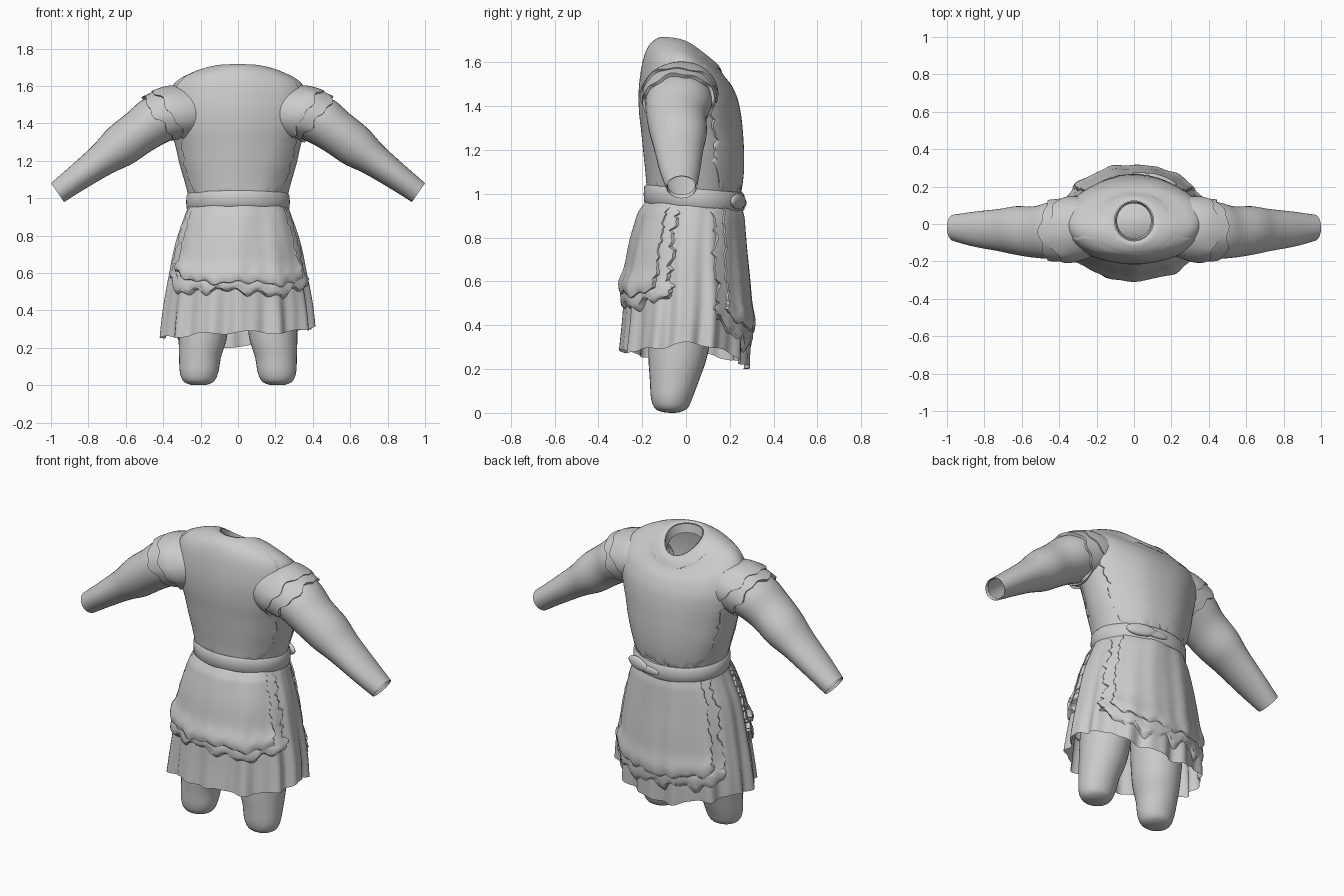
import bpy, bmesh, math, random
from math import sin, cos, pi

if "Cube" in bpy.data.objects:
    bpy.data.objects.remove(bpy.data.objects["Cube"])

random.seed(4)
grey = bpy.data.materials.new("plain grey")
grey.diffuse_color = (0.6, 0.6, 0.6, 1)
grey.use_nodes = True
grey.node_tree.nodes["Principled BSDF"].inputs["Base Color"].default_value = grey.diffuse_color


def spline(rows, t):
    """Smooth interpolation through table rows, t in 0..1."""
    f = min(max(t, 0), 1) * (len(rows) - 1)
    i = min(int(f), len(rows) - 2)
    u = f - i
    p = [rows[min(max(i + k, 0), len(rows) - 1)] for k in (-1, 0, 1, 2)]
    return [0.5 * (2 * b + (c - a) * u + (2 * a - 5 * b + 4 * c - d) * u * u
                   + (3 * b - a - 3 * c + d) * u ** 3) for a, b, c, d in zip(*p)]


def sheet(name, func, nu, nv, closed=True, cap_end=False):
    """Grid surface from func(u, v); u runs around, v runs along."""
    bm = bmesh.new()
    cols = nu if closed else nu + 1
    g = [[bm.verts.new(func(i / nu, j / nv)) for i in range(cols)] for j in range(nv + 1)]
    for j in range(nv):
        for i in range(nu):
            k = (i + 1) % cols
            bm.faces.new((g[j][i], g[j][k], g[j + 1][k], g[j + 1][i]))
    if cap_end:
        bm.faces.new(g[-1])
    bmesh.ops.recalc_face_normals(bm, faces=bm.faces)
    me = bpy.data.meshes.new(name)
    bm.to_mesh(me)
    bm.free()
    ob = bpy.data.objects.new(name, me)
    bpy.context.collection.objects.link(ob)
    me.materials.append(grey)
    bpy.ops.object.select_all(action='DESELECT')
    ob.select_set(True)
    bpy.context.view_layer.objects.active = ob
    bpy.ops.object.shade_smooth_by_angle(angle=math.radians(50))
    return ob


def ragged(amount, waves=(3, 7, 13)):
    """Random soft wavy edge as a function of 0..1 (periodic)."""
    ph = [random.uniform(0, 2 * pi) for _ in waves]
    return lambda u: amount * sum(sin(2 * pi * w * u + p) for w, p in zip(waves, ph)) / len(waves)


def ring(x, yf, yb, a, off=0.0):
    """Point on an oval, a = 0 at the front."""
    return sin(a) * (x + off), (yf + yb) / 2 - cos(a) * ((yb - yf) / 2 + off)


# Tunic body: height, half width, front y, back y, drop toward the back
BODY = [(1.718, .105, -.09, .125, .85), (1.722, .14, -.115, .145, .88),
        (1.692, .24, -.16, .17, .85), (1.625, .345, -.187, .20, .60),
        (1.50, .38, -.207, .228, .25), (1.385, .365, -.208, .245, .06),
        (1.28, .335, -.197, .255, 0), (1.18, .312, -.187, .26, 0),
        (1.08, .283, -.177, .257, 0), (0.97, .255, -.17, .24, 0)]


def body(a, t, off=0.0):
    z, x, yf, yb, k = spline(BODY, t)
    px, py = ring(x, yf, yb, a, off)
    return px, py, z - k * (math.sqrt(py * py + .0036) + py) / 2


def neck(u, v):
    x, y, z = body(u * 2 * pi, 0, -.004 - .01 * v)
    return x, y, z - v * .05


sheet("tunic_body", lambda u, v: body(u * 2 * pi, v), 64, 44)
sheet("neck_lining", neck, 48, 2)

# Skirt: height, half width, front y, back y, fold depth
SKIRT = [(.99, .255, -.172, .245, 0), (.90, .287, -.203, .252, .002),
         (.75, .335, -.243, .266, .004), (.55, .372, -.272, .286, .007),
         (.40, .395, -.282, .289, .010), (.265, .407, -.293, .284, .013)]


def skirt(a, t, off=0.0, folds=1.0):
    z, x, yf, yb, r = spline(SKIRT, t)
    wave = sin(13 * a + .6) + .6 * sin(22 * a + 1.3 + t)
    px, py = ring(x, yf, yb, a, off + folds * r * wave)
    hem = max(0, t - .5) * 2
    dz = -.09 * py - .022 * cos(2 * a) + .022 * sin(a) + .008 * sin(9 * a) + .015 * sin(3 * a + 2) * folds
    return px, py, z + hem * dz


sheet("skirt", lambda u, v: skirt(u * 2 * pi, v), 144, 30)


def panel(name, base, a0, a1, t0, t1, off, rag, roll=0.0, slant=0.0, nu=60, nv=32):
    """Cloth layer on a base surface with ragged, tucked-in edges."""
    left, right, low = ragged(rag), ragged(rag), ragged(rag, (2, 5, 9))

    def point(u, v):
        i, j = round(u * nu), round(v * nv)
        # rounded lower corners
        drop = .12 * (t1 - t0) * abs(2 * u - 1) ** 6
        t = t0 + (t1 - t0) * v + v ** 4 * (low(u) * .5 - drop + slant * (u - .5))
        w = (a0 + left(v)) * (1 - u) + (a1 + right(v)) * u
        edge = i in (0, nu) or j in (0, nv)
        puff = roll * math.exp(-((v - .9) / .1) ** 2) + .2 * off * sin(9 * w + 3 * v)
        return base(w, t, -.004 if edge else off * min(1, v * 5) + puff)
    return sheet(name, point, nu, nv, closed=False)


def flat_skirt(a, t, off):
    return skirt(a, t, off, .4)


# Tabard layers on chest and back, and the flap under the nape
panel("chest_panel", body, -1.15, 1.15, .2, .97, .006, .08)
panel("back_panel", body, pi - 1.15, pi + 1.15, .2, .97, .006, .08)
panel("nape_flap", body, pi - 1.2, pi + 1.2, .02, .2, .004, .03, nv=10)

# Front apron with an under layer, and the longer back apron
panel("front_apron_under", flat_skirt, -1.3, 1.3, .07, .68, .010, .1, .014, .05)
panel("front_apron", flat_skirt, -1.08, 1.08, .07, .62, .018, .05, .020, .05)
panel("back_apron_under", flat_skirt, pi - 1.12, pi + 1.12, .07, .88, .008, .1, .010)
panel("back_apron", flat_skirt, pi - .92, pi + .92, .07, .81, .015, .05, .014)

# Belt: rounded strap, dropping slightly at the back
STRAP = [(-.012, .042), (.016, .043), (.024, .032), (.025, 0), (.024, -.032), (.016, -.043), (-.012, -.042)]


def belt(u, v):
    off, dz = STRAP[round(v * 6)]
    px, py = ring(.252, -.168, .243, u * 2 * pi, off)
    return px, py, .983 + dz - .08 * py


sheet("belt", belt, 72, 6)


def blob(name, c, r, yaw=0.0, nu=20):
    def f(u, v):
        s = max(sin(v * pi), .01)
        x, y, z = (-r[0] * cos(v * pi), r[1] * s * cos(u * 2 * pi), r[2] * s * sin(u * 2 * pi))
        return c[0] + x * cos(yaw) - y * sin(yaw), c[1] + x * sin(yaw) + y * cos(yaw), c[2] + z
    return sheet(name, f, nu, 16)


# Belt knot and strap end at the back, and the hips closing the inside
blob("belt_knot", (.15, .238, .965), (.085, .02, .036), -.35)
blob("belt_end", (.06, .262, .958), (.07, .012, .022), -.12)
blob("hips", (0, .0, .66), (.30, .17, .20), nu=32)

# Arms: centre x, centre z, half thickness, front y, back y
ARM = [(.25, 1.48, .13, -.16, .11), (.42, 1.425, .133, -.185, .12),
       (.53, 1.352, .12, -.18, .095), (.63, 1.278, .114, -.165, .095),
       (.725, 1.207, .090, -.145, .08), (.86, 1.108, .072, -.12, .065),
       (.965, 1.03, .062, -.09, .05)]
SLEEVE = [(.20, 1.49, .125, -.15, .12), (.27, 1.475, .148, -.18, .135),
          (.34, 1.455, .153, -.20, .14), (.425, 1.425, .147, -.2, .132)]
NX, NZ = .57, .82


def limb(rows, t, a, s, off=0.0):
    x, z, h, yf, yb = spline(rows, t)
    q = (h + off) * cos(a)
    y = (yf + yb) / 2 + ((yb - yf) / 2 + off) * sin(a)
    return [s * (x + q * NX), y, z + q * NZ]


def sleeve_layer(name, s, t0, t1, off, rag):
    edge = ragged(rag, (2, 5, 9))

    def f(u, v):
        p = limb(SLEEVE, t0 + (t1 - t0) * min(v * 1.12, 1), u * 2 * pi, s, off if v < .95 else off - .022)
        d = edge(u) * min(v * 1.1, 1) ** 3
        return p[0] + s * d * NZ, p[1], p[2] - d * NX
    return sheet(name, f, 48, 16)


# Legs: height, centre x, half width, front y, back y
LEG = [(.80, .165, .13, -.15, .15), (.50, .175, .138, -.17, .14),
       (.27, .187, .130, -.172, .10), (.15, .203, .112, -.165, .06),
       (.07, .208, .103, -.16, .03), (.025, .21, .085, -.145, .01),
       (.006, .21, .055, -.115, -.02), (0, .21, .02, -.075, -.05)]


def leg(u, v, s):
    z, cx, h, yf, yb = spline(LEG, v)
    px, py = ring(h, yf, yb, u * 2 * pi)
    return s * cx + px, py, max(z, 0)


for s, tag in ((1, "right"), (-1, "left")):
    sheet(tag + "_arm", lambda u, v: limb(ARM, v, u * 2 * pi, s), 32, 30)
    # Inner wall of the open wrist
    sheet(tag + "_wrist_lining", lambda u, v: limb(ARM, 1 - .03 * v, u * 2 * pi, s, -.003 - .008 * v), 32, 2)
    sleeve_layer(tag + "_sleeve", s, 0, 1, 0, .025)
    sleeve_layer(tag + "_sleeve_cap", s, .1, .75, .008, .025)
    sheet(tag + "_leg", lambda u, v: leg(u, v, s), 32, 32, cap_end=True)
